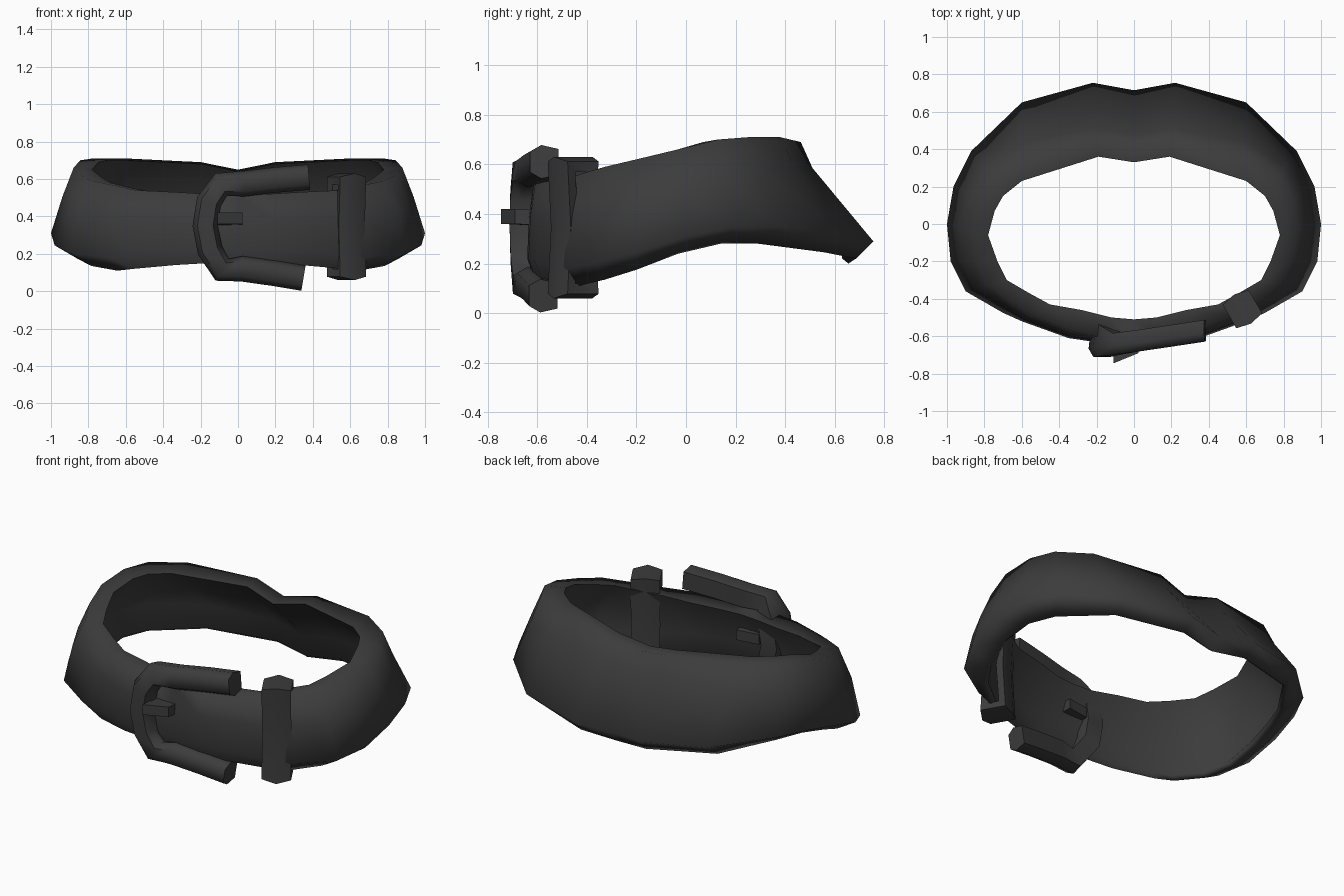
import bpy, bmesh, math
from mathutils import Vector

if "Cube" in bpy.data.objects:
    bpy.data.objects.remove(bpy.data.objects["Cube"])

leather = bpy.data.materials.new("charcoal leather")
leather.diffuse_color = (0.045, 0.045, 0.045, 1)
leather.use_nodes = True
leather.node_tree.nodes["Principled BSDF"].inputs["Base Color"].default_value = leather.diffuse_color


def make_object(name, rings, closed, angle):
    """Skin a list of equally sized point rings into a mesh."""
    bm = bmesh.new()
    rows = [[bm.verts.new(p) for p in ring] for ring in rings]
    n = len(rows[0])
    count = len(rows) if closed else len(rows) - 1
    for i in range(count):
        a, b = rows[i], rows[(i + 1) % len(rows)]
        for j in range(n):
            k = (j + 1) % n
            bm.faces.new((a[j], a[k], b[k], b[j]))
    if not closed:
        bm.faces.new(rows[0])
        bm.faces.new(rows[-1])
    bmesh.ops.recalc_face_normals(bm, faces=bm.faces)
    mesh = bpy.data.meshes.new(name)
    bm.to_mesh(mesh)
    bm.free()
    mesh.materials.append(leather)
    ob = bpy.data.objects.new(name, mesh)
    bpy.context.collection.objects.link(ob)
    bpy.ops.object.select_all(action='DESELECT')
    ob.select_set(True)
    bpy.context.view_layer.objects.active = ob
    bpy.ops.object.shade_smooth_by_angle(angle=math.radians(angle))
    return ob


# Strap: stations from back centre round the side to front centre
# outer x, y, rim x, y, bottom z, top z, lean top, lean middle, middle height,
# wall thickness, inward curl of the bottom edge
stations = [
    (0.00, 0.715, 0.00, 0.33, 0.20, 0.66, 0.26, 0.38, 0.76, 0.095, 0.06),
    (0.22, 0.755, 0.19, 0.36, 0.22, 0.70, 0.26, 0.38, 0.76, 0.095, 0.07),
    (0.60, 0.650, 0.60, 0.23, 0.245, 0.72, 0.35, 0.50, 0.72, 0.09, 0.09),
    (0.87, 0.390, 0.70, 0.15, 0.28, 0.72, 0.45, 0.65, 0.65, 0.07, 0.12),
    (0.965, 0.20, 0.745, 0.07, 0.28, 0.71, 0.45, 0.70, 0.62, 0.065, 0.12),
    (1.00, 0.000, 0.78, -0.06, 0.24, 0.67, 0.45, 0.72, 0.62, 0.06, 0.12),
    (0.98, -0.20, 0.73, -0.20, 0.175, 0.63, 0.45, 0.75, 0.62, 0.06, 0.12),
    (0.90, -0.36, 0.68, -0.30, 0.135, 0.60, 0.45, 0.78, 0.62, 0.06, 0.12),
    (0.70, -0.475, 0.56, -0.37, 0.11, 0.57, 0.55, 0.82, 0.62, 0.055, 0.07),
    (0.60, -0.52, 0.45, -0.43, 0.12, 0.55, 0.65, 0.90, 0.62, 0.05, 0.05),
    (0.35, -0.61, 0.28, -0.46, 0.14, 0.54, 0.75, 0.93, 0.62, 0.045, 0.03),
    (0.18, -0.635, 0.12, -0.50, 0.15, 0.53, 0.80, 0.95, 0.62, 0.045, 0.025),
    (0.00, -0.64, 0.00, -0.51, 0.15, 0.53, 0.80, 0.95, 0.62, 0.045, 0.025),
]


def strap_ring(s, side):
    ox, oy, ix, iy, zb, zt, ft, fm, fz, thick, curl = s
    outer, rim = Vector((ox, oy)), Vector((ix, iy))
    radial = (outer - rim).normalized()
    plan = [
        (outer, zb + 0.07),
        (rim.lerp(outer, fm), zb + fz * (zt - zb)),
        (rim.lerp(outer, ft), zt - 0.01),
        (rim, zt - 0.02),
        (outer - radial * thick, zb + 0.14),
        (outer - radial * (curl + 0.025), zb + 0.02),
        (outer - radial * curl, zb),
    ]
    return [(side * p.x, p.y, z) for p, z in plan]


rings = [strap_ring(s, 1) for s in stations]
rings += [strap_ring(s, -1) for s in stations[-2:0:-1]]
make_object("strap", rings, True, 85)

# Buckle: open C-shaped frame, swept along x and z with a ridged section
path = [(0.38, 0.61), (0.2, 0.595), (0.03, 0.575), (-0.09, 0.57), (-0.155, 0.48),
        (-0.175, 0.35), (-0.15, 0.22), (-0.085, 0.115), (0.02, 0.12), (0.2, 0.095), (0.35, 0.07)]
rings = []
for i, (x, z) in enumerate(path):
    a, b = path[max(i - 1, 0)], path[min(i + 1, len(path) - 1)]
    t = Vector((b[0] - a[0], b[1] - a[1])).normalized()
    side = Vector((-t.y, t.x))
    yc = -0.665 + 0.15 * (x + 0.2)
    back = 0.13 if 4 <= i <= 6 else 0.065   # the bar reaches through the strap
    section = [(-0.042, -0.05), (0.042, -0.05), (0.068, -0.005),
               (0.052, back), (-0.052, back), (-0.068, -0.005)]
    rings.append([(x + side.x * u, yc + v, z + side.y * u) for u, v in section])
make_object("buckle_frame", rings, False, 60)

# Prong: short bar poking through the strap
rings = [[(x, y0, 0.36), (x, y1, 0.35), (x, y1, 0.41), (x, y0, 0.42)]
         for x, y0, y1 in ((-0.11, -0.745, -0.53), (0.025, -0.69, -0.51))]
make_object("prong", rings, False, 40)

# Keeper loop: band wrapped round the strap, square to its direction
centre = Vector((0.58, -0.455, 0))
out = Vector((0.5, -0.866, 0))
along = Vector((0.866, 0.5, 0))
rings = []
for n, z in ((-1, 0), (1, 0), (1, 0.5), (1, 1), (-1, 1), (-1, 0.5)):
    bow = 0.015 if z == 0.5 else 0
    ring = []
    for w, grow in ((-0.08, 0.012), (0, 0.03), (0.08, 0.012), (0.07, -0.03), (-0.07, -0.03)):
        depth = n * (0.06 + grow - bow)
        height = 0.345 + (z - 0.5) * 2 * (0.255 + grow)
        ring.append(centre + out * depth + along * w + Vector((0, 0, height)))
    rings.append(ring)
make_object("keeper_loop", rings, True, 60)
